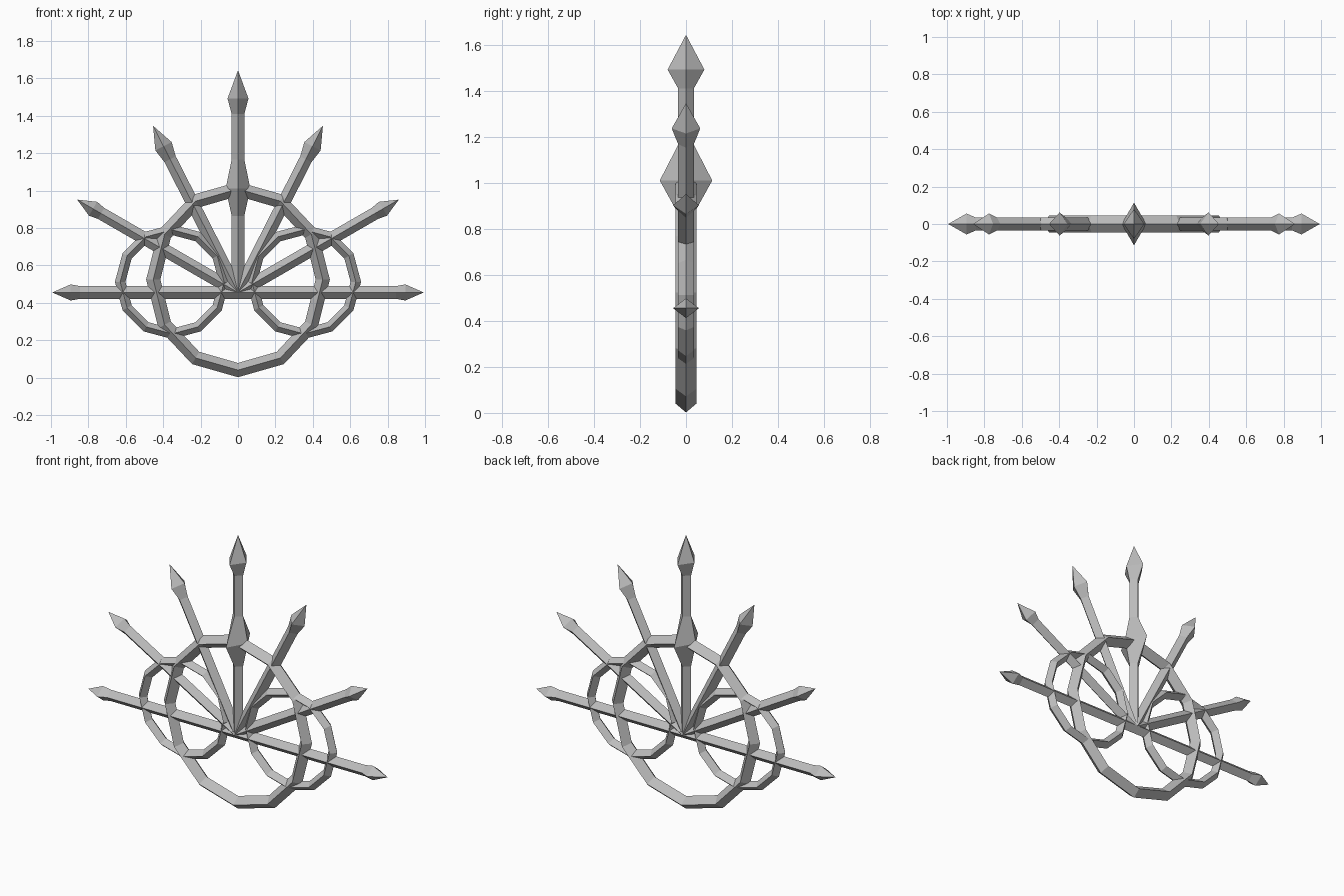
import bpy, bmesh
from math import sin, cos, pi, radians
from mathutils import Vector

cube = bpy.data.objects.get("Cube")
if cube:
    bpy.data.objects.remove(cube, do_unlink=True)

grey = bpy.data.materials.new("stone_grey")
grey.use_nodes = True
tone = (0.5, 0.5, 0.5, 1)
grey.diffuse_color = tone
grey.node_tree.nodes["Principled BSDF"].inputs["Base Color"].default_value = tone


def loft(name, sections, closed=False):
    """Skin a row of four-point sections, either as a loop or with capped ends."""
    bm = bmesh.new()
    rows = [[bm.verts.new(p) for p in section] for section in sections]
    pairs = list(zip(rows, rows[1:]))
    if closed:
        pairs.append((rows[-1], rows[0]))
    else:
        bm.faces.new(rows[0])
        bm.faces.new(rows[-1])
    for a, b in pairs:
        for i in range(4):
            j = (i + 1) % 4
            bm.faces.new((a[i], a[j], b[j], b[i]))
    bmesh.ops.remove_doubles(bm, verts=bm.verts, dist=0.0005)
    bmesh.ops.recalc_face_normals(bm, faces=bm.faces)
    mesh = bpy.data.meshes.new(name)
    bm.to_mesh(mesh)
    bm.free()
    mesh.materials.append(grey)
    obj = bpy.data.objects.new(name, mesh)
    bpy.context.collection.objects.link(obj)
    return obj


def diamond(centre, across, width, depth):
    """Four-point section, wide along 'across' and deep along y."""
    y = Vector((0, depth, 0))
    return [centre + across * width, centre + y, centre - across * width, centre - y]


def ring(name, x, z, rx, rz, width, depth, sides=12):
    sections = []
    for i in range(sides):
        a = 2 * pi * i / sides
        out = Vector((cos(a), 0, sin(a)))
        centre = Vector((x + rx * cos(a), 0, z + rz * sin(a)))
        sections.append(diamond(centre, out, width, depth))
    return loft(name, sections, closed=True)


def spike(name, angle, profile):
    """Profile rows: distance from the hub, half width, half depth."""
    a = radians(angle)
    along, across = Vector((cos(a), 0, sin(a))), Vector((-sin(a), 0, cos(a)))
    hub = Vector((0, 0, 0.455))
    return loft(name, [diamond(hub + along * d, across, w, t) for d, w, t in profile])


# Rings
ring("main_ring", 0, 0.524, 0.453, 0.484, 0.038, 0.045)
for side, s in (("left", 1), ("right", -1)):
    ring(side + "_small_ring", s * 0.352, 0.512, 0.278, 0.278, 0.028, 0.034)

# Radiating spikes with pointed heads
S = 0.034
short = [(0, S, S), (0.845, S, S), (0.895, 0.043, 0.056), (0.993, 0, 0)]
upper = [(0, S, S), (0.80, S, S), (0.877, 0.049, 0.062), (1.0, 0, 0)]
for side, s in (("left", 1), ("right", -1)):
    for label, tilt, profile in (("level", 90, short), ("low", 60, short), ("high", 27, upper)):
        spike(f"{side}_{label}_spike", 90 - s * tilt, profile)

# Central spike with a bulge where it crosses the main ring
spike("central_spike", 90, [
    (0, S, S), (0.41, S, S), (0.555, 0.066, 0.114), (0.71, S, S),
    (0.955, S, S), (1.037, 0.056, 0.08), (1.188, 0, 0)])
